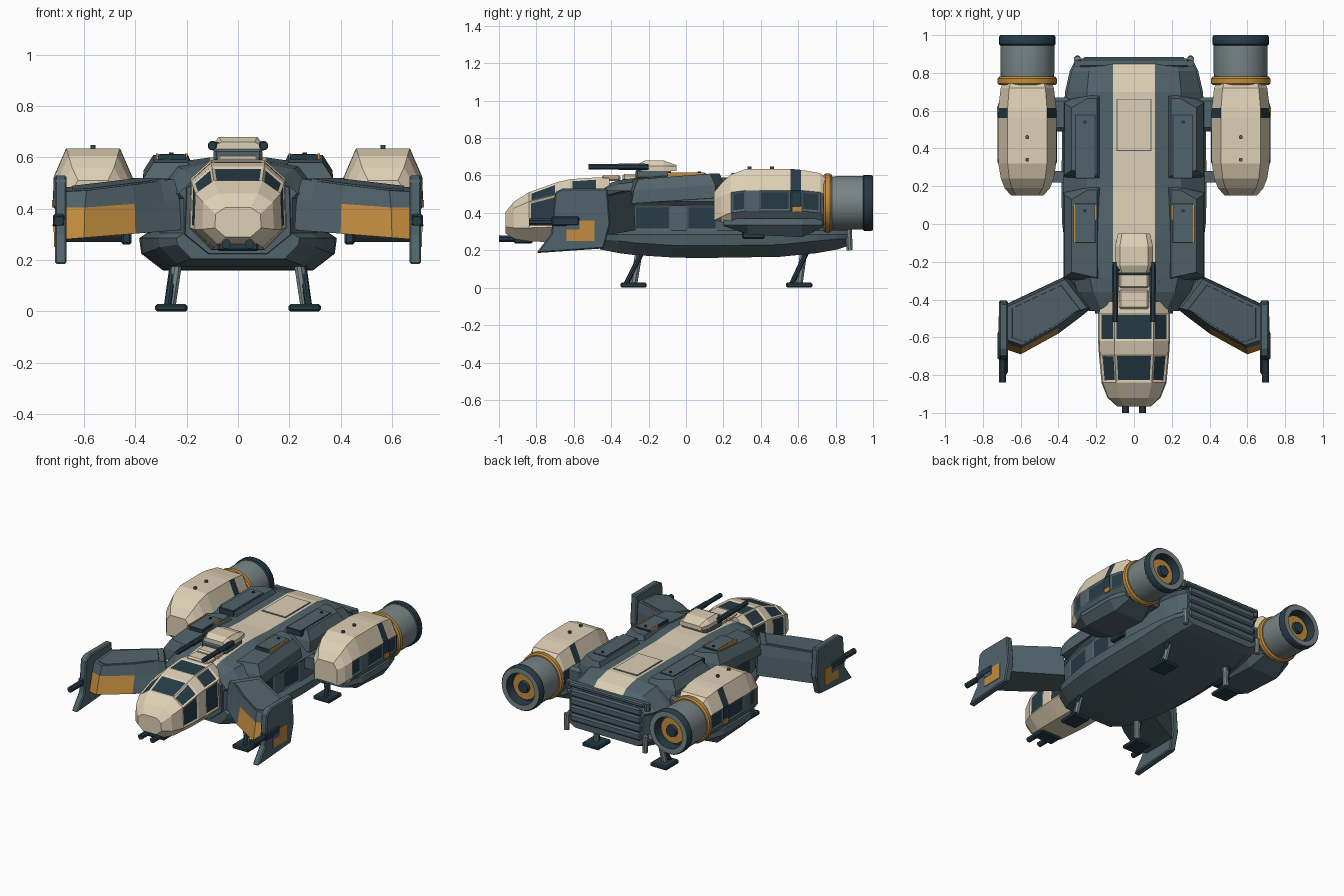
import bpy, bmesh, math
from mathutils import Vector

cube = bpy.data.objects.get("Cube")
if cube:
    bpy.data.objects.remove(cube, do_unlink=True)


def material(name, rgb):
    m = bpy.data.materials.new(name)
    m.use_nodes = True
    m.diffuse_color = (*rgb, 1)
    m.node_tree.nodes["Principled BSDF"].inputs["Base Color"].default_value = (*rgb, 1)
    return m


MATS = [material("slate_grey", (.082, .125, .145)), material("cream", (.73, .63, .465)),
        material("dark_navy", (.02, .044, .062)), material("orange", (.54, .265, .05)),
        material("light_metal", (.19, .23, .24))]
SLATE, CREAM, NAVY, ORANGE, METAL = range(5)


def loft(name, rings, color=SLATE, rule=None, panel=None, inset=.012, smooth=False, bevel=0):
    """Skin closed rings of 3D points; rule(center, normal) picks colours, panel() recesses faces."""
    bm = bmesh.new()
    rows = [[bm.verts.new(p) for p in ring] for ring in rings]
    n = len(rows[0])
    for a, b in zip(rows, rows[1:]):
        for i in range(n):
            bm.faces.new((a[i], a[(i + 1) % n], b[(i + 1) % n], b[i]))
    bm.faces.new(rows[0])
    bm.faces.new(rows[-1])
    bmesh.ops.recalc_face_normals(bm, faces=bm.faces)
    bm.normal_update()
    for f in bm.faces:
        f.smooth = smooth
        f.material_index = rule(f.calc_center_median(), f.normal) if rule else color
    if panel:
        picked = [f for f in bm.faces if panel(f.calc_center_median(), f.normal)]
        bmesh.ops.inset_individual(bm, faces=picked, thickness=inset,
                                   depth=-.005, use_even_offset=True)
        for f in picked:
            f.material_index = NAVY
    me = bpy.data.meshes.new(name)
    bm.to_mesh(me)
    bm.free()
    for m in MATS:
        me.materials.append(m)
    if smooth:
        me.set_sharp_from_angle(angle=math.radians(35))
    ob = bpy.data.objects.new(name, me)
    bpy.context.scene.collection.objects.link(ob)
    if bevel:
        mod = ob.modifiers.new("bevel", 'BEVEL')
        mod.width, mod.segments = bevel, 1


def symmetric(y, half):
    return [(x, y, z) for x, z in half] + [(-x, y, z) for x, z in reversed(half)]


def box(name, x, y, z, color=SLATE, bevel=0):
    rings = [[(x[0], y[0], h), (x[1], y[0], h), (x[1], y[1], h), (x[0], y[1], h)] for h in z]
    loft(name, rings, color, bevel=bevel)


def rod(name, p, q, r, color=NAVY, sides=8):
    p, q = Vector(p), Vector(q)
    rot = (q - p).to_track_quat('Z', 'Y')
    circle = [rot @ Vector((r * math.cos(t), r * math.sin(t), 0))
              for t in (math.tau * (i + .5) / sides for i in range(sides))]
    loft(name, [[c + e for c in circle] for e in (p, q)], color)


def lathe(name, cx, cz, profile, color=METAL, rule=None, sides=28):
    rings = [[(cx + r * math.cos(math.tau * i / sides), y, cz + r * math.sin(math.tau * i / sides))
              for i in range(sides)] for y, r in profile]
    loft(name, rings, color, rule, smooth=True)


# Hull: chine, recessed side wall, sloped shoulder and cream roof stripe
def hull_ring(y, w, zb, zt):
    return symmetric(y, [(w * .76, zb), (w * .98, min(zb + .065, .26)), (w, .285), (w - .03, .305),
                         (w - .03, .44), (w - .01, .46), (min(.25, w * .7), zt - .02), (.11, zt)])


loft("hull", [hull_ring(*s) for s in (
    (-.46, .24, .205, .54), (-.36, .31, .185, .575), (-.28, .335, .175, .585), (-.08, .37, .162, .6),
    (0, .38, .16, .6), (.17, .385, .16, .59), (.5, .38, .165, .59), (.7, .365, .185, .59),
    (.81, .34, .205, .565), (.87, .31, .225, .51))],
    rule=lambda c, n: CREAM if abs(c.x) < .1 and n.z > .5 else SLATE,
    panel=lambda c, n: abs(n.x) > .7 and .34 < c.z < .41 and -.3 < c.y < .18
    and not -.08 < c.y < 0)
box("roof_hatch_seam", (-.092, .092), (.387, .663), (.585, .593), SLATE)
box("roof_hatch", (-.088, .088), (.391, .659), (.585, .596), CREAM)

# Rear door with slats
for i in range(4):
    z = .27 + i * .057
    box("rear_slat", (-.27, .27), (.84, .885), (z, z + .051), SLATE, .01)
box("rear_top_bar", (-.29, .29), (.83, .875), (.5, .53), SLATE, .008)

# Cockpit with framed windows
def cockpit_ring(y, w, zb, zl, zu, zt):
    return symmetric(y, [(w * .55, zb), (w, zl), (w * .97, zu), (w * .55, zt)])


loft("cockpit", [cockpit_ring(*s) for s in (
    (-.965, .09, .29, .325, .38, .405), (-.92, .14, .262, .32, .425, .46),
    (-.84, .172, .248, .32, .46, .51), (-.69, .186, .242, .325, .498, .564),
    (-.62, .19, .24, .325, .508, .58), (-.47, .19, .24, .325, .518, .59),
    (-.41, .18, .24, .33, .51, .585))], CREAM,
    panel=lambda c, n: c.z > .38 and (-.84 < c.y < -.7 or -.61 < c.y < -.48))
loft("neck_collar", [cockpit_ring(-.475, .205, .225, .3, .48, .54),
                     cockpit_ring(-.3, .24, .2, .3, .49, .58)])

# Chin guns
box("chin_mount", (-.08, .08), (-.92, -.82), (.235, .27), NAVY, .008)
for s in (1, -1):
    rod("chin_gun", (s * .045, -1, .262), (s * .045, -.86, .262), .019)

# Roof turret
loft("turret", [symmetric(y, [(w, .625), (w, .65), (w * .75, z)]) for y, w, z in
                ((-.26, .085, .66), (-.22, .1, .68), (-.12, .1, .68), (-.05, .085, .655))], CREAM)
box("turret_base", (-.095, .095), (-.27, -.08), (.58, .635), SLATE, .012)
box("neck_plate", (-.08, .08), (-.45, -.35), (.57, .603), CREAM, .01)
box("neck_plate", (-.08, .08), (-.34, -.26), (.57, .608), CREAM, .01)
box("turret_yoke", (-.115, .115), (-.25, -.2), (.63, .66), NAVY, .006)
for s in (1, -1):
    rod("turret_barrel", (s * .1, -.52, .646), (s * .1, -.2, .646), .016)
    rod("turret_barrel_sleeve", (s * .1, -.36, .646), (s * .1, -.22, .646), .019)

for s in (1, -1):
    # Raised shoulder pads, the fore one sloping down to the nose
    for name, y0, y1, drop in (("fore_pad", -.32, .215, .03), ("aft_pad", .22, .7, 0)):
        loft(name, [[(s * x, y, z - (drop if y < y0 + .1 else 0))
                     for x, y in ((xa, y0 + d), (xb, y0 + d + .03), (xb, y1 - d - .05),
                                  (xa + .05, y1 - d), (xa, y1 - d))]
                    for xa, xb, z, d in ((.165, .374, .48, 0), (.17, .368, .55, .01), (.195, .33, .61, .035))])
    # Access hatches with orange trim plates
    for y0, y1 in ((-.1, .11), (.24, .58)):
        box("pad_hatch_seam", (s * .203, s * .312), (y0, y1), (.575, .6115), NAVY)
        box("pad_hatch", (s * .209, s * .306), (y0 + .006, y1 - .006), (.575, .614), SLATE)
        rod("hatch_knob", (s * .26, y1 - .04, .61), (s * .26, y1 - .04, .62), .01)
    for x, y0, y1 in ((.196, .02, .1), (.31, -.1, .1)):
        box("pad_trim", (s * x, s * (x + .01)), (y0, y1), (.59, .615), ORANGE)

    # Forward wing: thick slab with raked, orange leading edge
    outline = ((.22, -.44), (.35, -.27), (.69, -.43), (.69, -.66), (.6, -.69), (.4, -.58), (.28, -.49))
    mid = Vector((.5, -.5))

    def wing_ring(scale, base, drop, sweep, lean):
        pts = [mid + (Vector(p) - mid) * scale for p in outline]
        return [(s * p.x, p.y + (lean if p.y < -.47 else 0),
                 base - drop * (p.x - .25) + sweep * (p.y + .5)) for p in pts]

    loft("wing", [wing_ring(1, .315, .08, 0, 0), wing_ring(.97, .43, .03, .08, .025),
                  wing_ring(.9, .512, .08, .08, .03)],
         rule=lambda c, n: ORANGE if abs(c.x) > .45 and c.y < -.56 and c.z < .39 and n.y < -.3 else SLATE,
         panel=None)
    # Thin raised skin panel on the wing
    loft("wing_top_panel", [wing_ring(.78, .5, .08, .08, .02), wing_ring(.76, .517, .08, .08, .02)])

    # Wingtip fin with gun and orange badge plate
    fin = ((-.7, .51), (-.66, .53), (-.42, .53), (-.405, .34), (-.44, .21), (-.8, .185), (-.72, .29))
    loft("wingtip_fin", [[(s * x, y, z) for y, z in fin] for x in (.668, .714)], bevel=.007)
    box("fin_panel", (s * .71, s * .718), (-.64, -.49), (.25, .36), ORANGE)
    box("fin_panel_notch", (s * .71, s * .72), (-.64, -.57), (.31, .36), SLATE)
    box("fin_gun_body", (s * .675, s * .722), (-.72, -.57), (.33, .38), NAVY, .008)
    rod("fin_gun_barrel", (s * .697, -.84, .352), (s * .697, -.65, .352), .02)

    # Engine nacelle
    cx = s * .565

    def pod_ring(y, w, zb, zm, zt):
        return [(cx + k * w, y, z) for k, z in ((-.7, zb), (.7, zb), (1, zm - .11), (1, zm),
                                                (.68, zt), (-.68, zt), (-1, zm), (-1, zm - .11))]

    loft("nacelle_cowl", [pod_ring(*p) for p in (
        (.15, .085, .37, .47, .51), (.19, .12, .35, .49, .56), (.24, .14, .33, .51, .605),
        (.32, .153, .325, .52, .635), (.39, .155, .325, .52, .635), (.56, .155, .32, .52, .635),
        (.615, .153, .32, .52, .63), (.72, .141, .325, .51, .612), (.745, .13, .335, .5, .585))],
        rule=lambda c, n: (NAVY if .56 < c.y < .61 and n.z < .9 and c.z > .4 else
                           CREAM if c.z > .53 or c.y < .22 else SLATE),
        panel=lambda c, n: abs(n.x) > .8 and .42 < c.z < .49
        and (.25 < c.y < .3 or .4 < c.y < .7))
    box("cowl_marking", (cx + s * .15, cx + s * .159), (.57, .62), (.405, .435), ORANGE)
    loft("nacelle_keel", [[(cx + k * w, y, z) for k, z in
                           ((-.7, zb), (.7, zb), (1, .335), (.95, .37), (-.95, .37), (-1, .335))]
                          for y, w, zb in ((.2, .1, .33), (.33, .158, .285), (.62, .158, .27), (.73, .12, .32))])
    for y in (.34, .46):
        rod("cowl_knob", (cx, y, .62), (cx, y, .648), .011, SLATE)
    box("front_pylon", (s * .33, s * .45), (.22, .28), (.38, .46), SLATE)
    box("rear_pylon", (s * .33, s * .45), (.49, .67), (.4, .52), SLATE, .02)

    # Exhaust: collar, hollow barrel with dark lip, orange core and hub
    lathe("exhaust_collar", cx, .453, ((.735, .148), (.745, .157), (.77, .157), (.78, .148)), ORANGE)

    def exhaust_rule(c, n):
        r = math.hypot(c.x - cx, c.z - .453)
        inner = n.y > .9 and c.y < .95 or r < .106
        return NAVY if inner or c.y > .946 and r > .143 else METAL

    lathe("exhaust_barrel", cx, .453, ((.74, .135), (.8, .143), (.945, .143), (.952, .15), (.99, .15),
                                       (1, .143), (1, .108), (.93, .104)), rule=exhaust_rule)
    lathe("exhaust_core", cx, .453, ((.92, .095), (.955, .088)), ORANGE)
    lathe("exhaust_hub", cx, .453, ((.92, .05), (.975, .036)), NAVY)

    # Landing legs
    for y_top, y_foot in ((-.25, -.28), (.63, .605)):
        box("foot", (s * .197, s * .323), (y_foot - .07, y_foot + .07), (0, .028), NAVY, .007)
        rod("leg", (s * .235, y_top, .2), (s * .262, y_foot, .02), .02, METAL)
        rod("leg_brace", (s * .25, y_top + .02, .2), (s * .275, y_foot - .04, .02), .014)
    # Rear corner rods
    rod("rear_rod", (s * .3, .875, .2), (s * .3, .87, .31), .018, METAL)
    rod("rear_lamp", (s * .3, .85, .48), (s * .3, .85, .53), .02, SLATE)
    # Under-nacelle gun pod
    box("belly_pod", (s * .415, s * .455), (.3, .42), (.26, .33), NAVY, .008)
